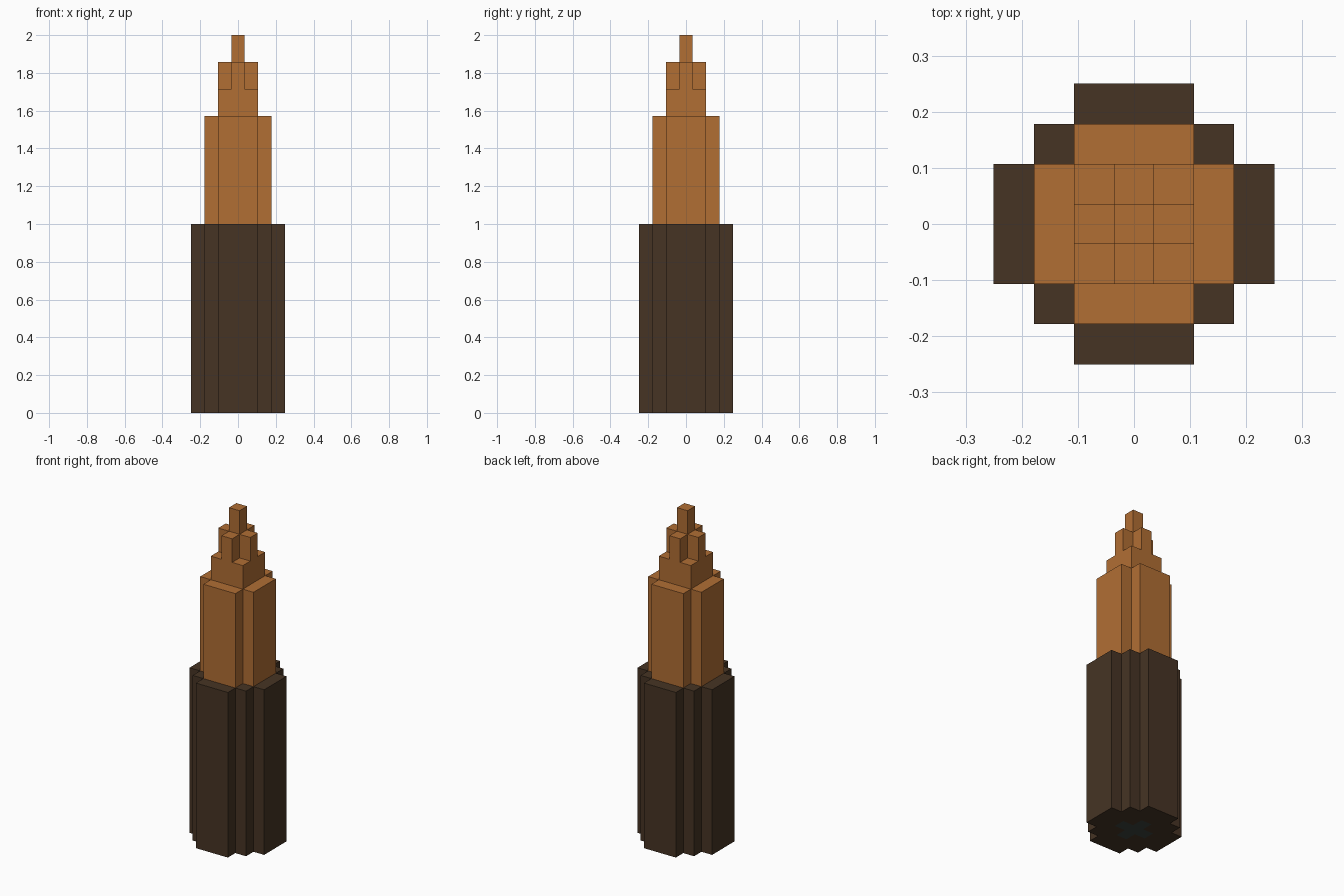
import bpy, bmesh, math

cube = bpy.data.objects.get("Cube")
if cube:
    bpy.data.objects.remove(cube, do_unlink=True)

U = 1 / 14  # size of one block; the model is 28 blocks tall


def make_material(name, rgb):
    lin = [c / 255 / 12.92 if c < 11 else ((c / 255 + 0.055) / 1.055) ** 2.4 for c in rgb]
    mat = bpy.data.materials.new(name)
    mat.use_nodes = True
    mat.diffuse_color = (*lin, 1)
    bsdf = next(n for n in mat.node_tree.nodes if n.type == 'BSDF_PRINCIPLED')
    bsdf.inputs["Base Color"].default_value = (*lin, 1)
    bsdf.inputs["Roughness"].default_value = 0.8
    return mat


casing_brown = make_material("dark brown", (70, 52, 36))
copper = make_material("copper", (177, 110, 52))
primer_grey = make_material("dark grey green", (58, 66, 62))


def block_prism(name, size, keep, z0, z1, mats, base_rule=None):
    """Extrude the kept cells of a size x size block grid from z0 to z1."""
    bm = bmesh.new()
    bmesh.ops.create_grid(bm, x_segments=size, y_segments=size, size=size * U / 2)
    cell = lambda f: [abs(round(c / U)) for c in f.calc_center_median().xy]
    drop = [f for f in bm.faces if not keep(*cell(f))]
    bmesh.ops.delete(bm, geom=drop, context='FACES')
    base = list(bm.faces)
    # raise a copy of the footprint, leaving the base in place
    ext = bmesh.ops.extrude_face_region(bm, geom=base, use_keep_orig=True)
    top = [v for v in ext["geom"] if isinstance(v, bmesh.types.BMVert)]
    for v in bm.verts:
        v.co.z = z0 * U
    for v in top:
        v.co.z = z1 * U
    if base_rule:
        for f in base:
            f.material_index = int(base_rule(*cell(f)))
    bmesh.ops.recalc_face_normals(bm, faces=bm.faces)
    # merge flat neighbouring cells of one colour
    bmesh.ops.dissolve_limit(bm, angle_limit=math.radians(1), verts=bm.verts,
                             edges=bm.edges, delimit={'MATERIAL'})
    mesh = bpy.data.meshes.new(name)
    bm.to_mesh(mesh)
    bm.free()
    for m in mats:
        mesh.materials.append(m)
    obj = bpy.data.objects.new(name, mesh)
    bpy.context.collection.objects.link(obj)
    return obj


# Footprints, from a cell's distance to the centre
stepped_round = lambda x, y: x + y <= 4
clipped_square = lambda x, y: x + y <= 3
full_square = lambda x, y: True
plus = lambda x, y: x + y <= 1

# Casing, with a plus-shaped primer set into its underside
block_prism("casing", 7, stepped_round, 0, 14, [casing_brown, primer_grey], plus)

# Stepped copper nose
block_prism("nose_body", 5, clipped_square, 14, 22, [copper])
block_prism("nose_shoulder", 3, full_square, 22, 24, [copper])
block_prism("nose_neck", 3, plus, 24, 26, [copper])
block_prism("nose_tip", 1, full_square, 26, 28, [copper])
